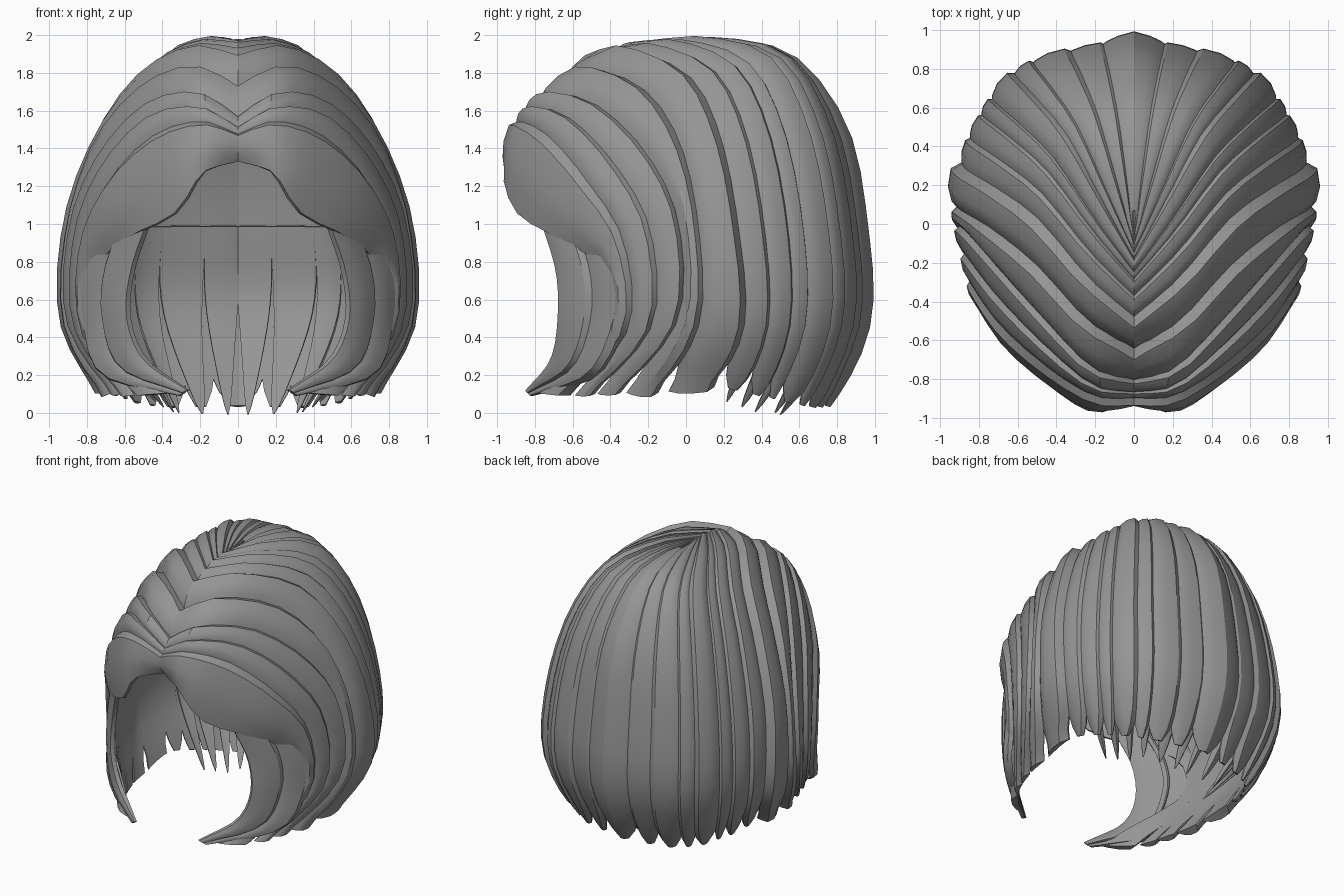
import bpy, bmesh, math, random
from mathutils import Vector

if "Cube" in bpy.data.objects:
    bpy.data.objects.remove(bpy.data.objects["Cube"])

random.seed(4)
hair = bpy.data.materials.new("ash_grey_hair")
hair.diffuse_color = (0.3, 0.3, 0.3, 1)
hair.use_nodes = True
hair.node_tree.nodes["Principled BSDF"].inputs["Base Color"].default_value = hair.diffuse_color

# Guide strands from the parting to the hem, ordered front to back (right half)
fringe_guides = [
    [(0, -.91, 1.33), (.20, -.985, 1.27), (.35, -.91, 1.06), (.60, -.70, .93), (.78, -.43, .75), (.79, -.43, .45), (.32, -.84, .11)],
    [(0, -.91, 1.47), (.20, -.90, 1.53), (.45, -.75, 1.45), (.68, -.55, 1.22), (.82, -.35, .90), (.82, -.32, .45), (.55, -.62, .09)],
    [(0, -.82, 1.56), (.22, -.76, 1.68), (.48, -.50, 1.62), (.72, -.23, 1.36), (.87, -.06, 1.0), (.89, -.06, .50), (.66, -.36, .10)],
    [(0, -.66, 1.71), (.24, -.52, 1.81), (.50, -.24, 1.70), (.73, -.05, 1.42), (.89, .05, 1.0), (.91, .06, .50), (.70, -.14, .10)],
]
crown_guides = [
    [(0, -.50, 1.87), (.24, -.30, 1.91), (.50, .00, 1.77), (.72, .16, 1.45), (.87, .25, 1.0), (.89, .29, .50), (.72, .16, .13)],
    [(0, -.30, 1.95), (.22, -.05, 1.96), (.45, .25, 1.83), (.64, .42, 1.50), (.77, .52, 1.0), (.79, .54, .50), (.64, .42, .08)],
    [(0, -.15, 1.97), (.14, .15, 1.98), (.30, .50, 1.87), (.44, .70, 1.50), (.52, .80, 1.0), (.53, .82, .50), (.43, .65, .03)],
    [(0, -.05, 1.96), (0, .25, 1.98), (0, .58, 1.87), (0, .83, 1.50), (0, .93, 1.0), (0, .95, .50), (0, .77, .03)],
]
GUIDES = [[Vector(p) for p in g] for g in fringe_guides + crown_guides]


def spline(pts, u):
    """Smooth curve through pts, u in 0..len-1."""
    n = len(pts) - 1
    u = min(max(u, 0), n)
    i = min(int(u), n - 1)
    f = u - i
    b, c = pts[i], pts[i + 1]
    a = pts[i - 1] if i > 0 else b * 2 - c
    d = pts[i + 2] if i + 2 <= n else c * 2 - b
    return (b * 2 + (c - a) * f + (a * 2 - b * 5 + c * 4 - d) * f ** 2
            + (b * 3 - a - c * 3 + d) * f ** 3) * .5


def scalp(t, s):
    """Point on the hair volume: t front to back, s parting to hem."""
    return spline([spline(g, s) for g in GUIDES], t)


def scalp_normal(t, s):
    e = .04
    ds = scalp(t, min(s + e, 6)) - scalp(t, max(s - e, 0))
    dt = scalp(min(t + e, 7), s) - scalp(max(t - e, 0), s)
    n = ds.cross(dt)
    if t > 6.99:
        n.x = 0
    return n.normalized()


def make_solid(name, outer, inner):
    """Close two point grids into a lock of hair, mirrored to the other side."""
    bm = bmesh.new()
    cols = len(outer[0])
    rings = []
    for o, i in zip(outer, inner):
        loop = list(o) + list(reversed(i))
        rings.append([bm.verts.new((max(p.x, 0), p.y, p.z)) for p in loop])
    n = cols * 2
    for a, b in zip(rings, rings[1:]):
        for k in range(n):
            bm.faces.new((a[k], a[(k + 1) % n], b[(k + 1) % n], b[k]))
    for ring in (rings[0], rings[-1]):
        for k in range(cols - 1):
            bm.faces.new((ring[k], ring[k + 1], ring[n - 2 - k], ring[n - 1 - k]))
    bmesh.ops.recalc_face_normals(bm, faces=bm.faces)
    me = bpy.data.meshes.new(name)
    bm.to_mesh(me)
    bm.free()
    me.materials.append(hair)
    ob = bpy.data.objects.new(name, me)
    bpy.context.collection.objects.link(ob)
    bpy.context.view_layer.objects.active = ob
    ob.select_set(True)
    bpy.ops.object.shade_smooth_by_angle(angle=math.radians(30))
    ob.select_set(False)
    ob.modifiers.new("other_side", 'MIRROR')


# Cross-sections of a lock: position across, height of the bulge
SECTION = [(0, 0), (.22, .6), (.5, .95), (.82, .95), (1, .1)]
MIDDLE = [(0, 0), (.3, .6), (.6, .9), (1, 1)]


def make_lock(name, t0, t1, s0, taper, tip, bulge, sink=0, curl=0, power=3.5, rows=18):
    """Lock covering t0..t1 of the volume, narrowing to tip past taper."""
    outer, inner = [], []
    centred = t1 >= 7
    mid = 7 if centred else (t0 + t1) / 2
    for r in range(rows + 1):
        s = s0 + (6 - s0) * (1 - (1 - r / rows) ** 1.25)
        f = max(0, (s - taper) / (6 - taper))
        shrink = max(tip, math.sqrt(1 - f ** power))
        width = (scalp(t1, s) - scalp(t0, s)).length * shrink
        h = min(bulge, width * .3)
        pull = 1 - curl * f ** 2
        o, i = [], []
        for w, lift in (MIDDLE if centred else SECTION):
            t = mid + (t0 + (t1 - t0) * w - mid) * shrink
            p, n = scalp(t, s), scalp_normal(t, s)
            p = p - n * sink * (1 - f)
            p = Vector((p.x * pull, p.y * pull, p.z - .15 * curl * f ** 2))
            a = p + n * (h * lift - .02)
            b = p - n * (.025 + .015 * (1 - f))
            if s == 0:
                a.x = b.x = 0
            o.append(a)
            i.append(b)
        outer.append(o)
        inner.append(i)
    make_solid(name, outer, inner)


# Fringe and side locks swept back from the parting, ending in forward points
bounds = [0, 1, 1.45, 2, 3, 4]
for k, (a, b) in enumerate(zip(bounds, bounds[1:])):
    make_lock(f"side_lock_{k + 1}", a, b + .14, 0, 4.9, .7, .065 if b > 2 else .045)

# Crown and back locks fanning out from the top, of uneven width and fullness
bounds = [4, 4.55, 5, 5.25, 5.7, 5.95, 6.35, 6.65, 7]
for k, (a, b) in enumerate(zip(bounds, bounds[1:])):
    make_lock(f"back_lock_{k + 1}", a, min(b + .12, 7), 0, random.uniform(4.8, 5.2),
              .3, random.uniform(.03, .055))

# Under-layer with pointed tips curling in at the nape
bounds = [4.4, 4.9, 5.4, 5.8, 6.2, 6.65, 6.98]
for k, (a, b) in enumerate(zip(bounds, bounds[1:])):
    make_lock(f"nape_lock_{k + 1}", a, b, 4, 4.3, .05, .03, sink=.07,
              curl=random.uniform(.22, .36), power=1.6, rows=12)

# Face-framing strand inside the fringe, curving to a point at the chin
front_edge = [Vector(p) for p in [(.48, -.77, 1.02), (.57, -.69, .75), (.59, -.68, .5), (.5, -.72, .28), (.27, -.85, .12)]]
rear_edge = [Vector(p) for p in [(.72, -.42, 1.02), (.82, -.33, .75), (.82, -.33, .5), (.72, -.48, .2), (.31, -.82, .09)]]
for k, (w0, w1) in enumerate([(0, .55), (.45, 1)]):
    outer, inner = [], []
    for r in range(15):
        u = 4 * r / 14
        a, b = spline(front_edge, u), spline(rear_edge, u)
        n = Vector((.8, -.6, 0))
        h = min(.035, (b - a).length * .15)
        o = [a.lerp(b, w0 + (w1 - w0) * w) + n * h * lift for w, lift in SECTION]
        outer.append(o)
        inner.append([p - n * (.012 + h * .5) for p in o])
    make_solid(f"face_strand_{k + 1}", outer, inner)
